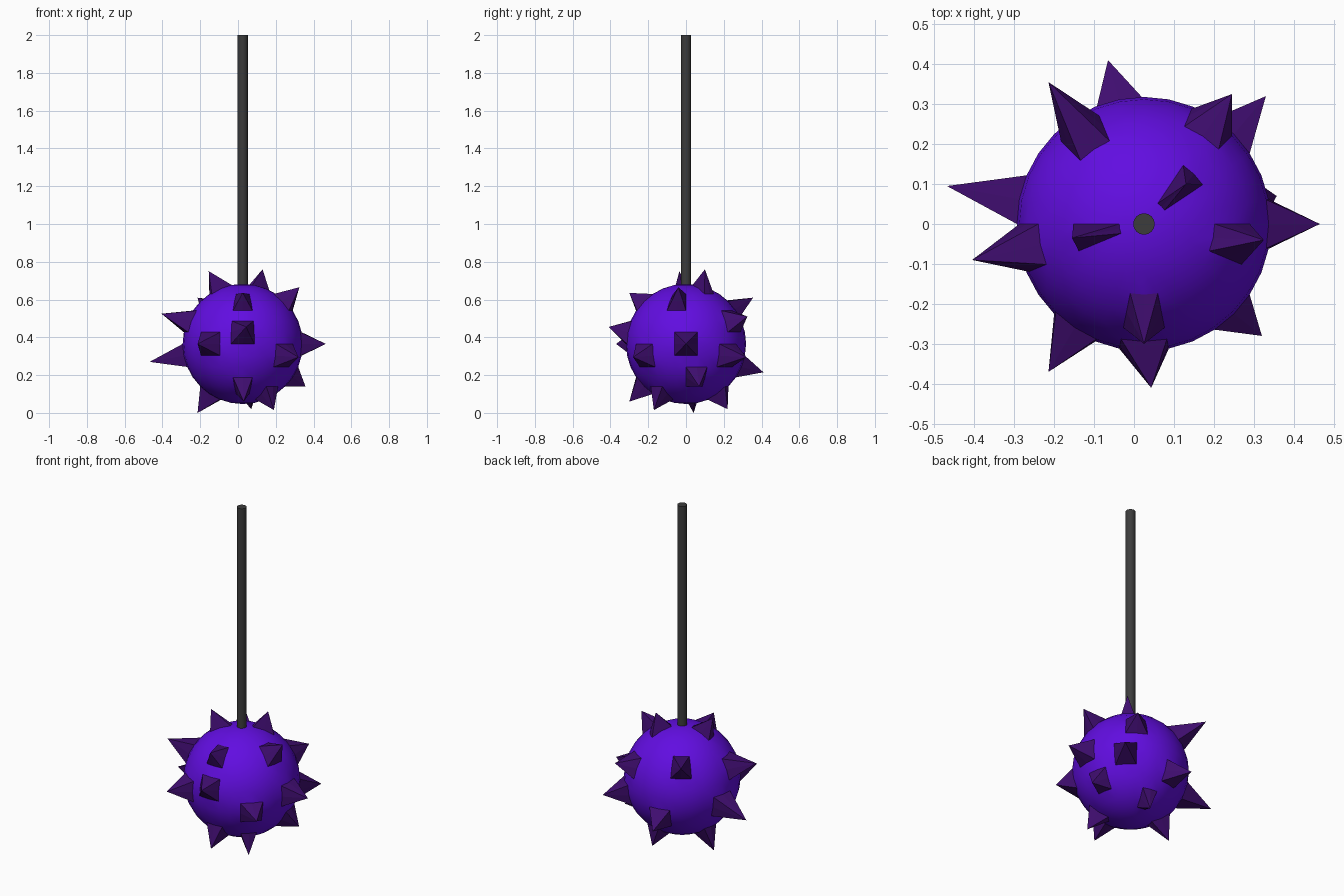
import bpy, bmesh
from mathutils import Vector

if "Cube" in bpy.data.objects:
    bpy.data.objects.remove(bpy.data.objects["Cube"])

CENTRE = Vector((0.025, 0, 0.365))
RADIUS = 0.318


def material(name, rgb):
    mat = bpy.data.materials.new(name)
    mat.diffuse_color = (*rgb, 1)
    mat.use_nodes = True
    mat.node_tree.nodes["Principled BSDF"].inputs["Base Color"].default_value = mat.diffuse_color
    return mat


def make_object(name, bm, mat, location, smooth=False):
    bmesh.ops.recalc_face_normals(bm, faces=bm.faces)
    for f in bm.faces:
        f.smooth = smooth
    mesh = bpy.data.meshes.new(name)
    bm.to_mesh(mesh)
    bm.free()
    mesh.materials.append(mat)
    ob = bpy.data.objects.new(name, mesh)
    ob.location = location
    bpy.context.collection.objects.link(ob)
    return ob


purple = material("purple", (0.12, 0.004, 0.75))
dark_purple = material("dark_purple", (0.05, 0.004, 0.16))
dark_grey = material("dark_grey", (0.045, 0.045, 0.045))

# Spike tips in world space
TIPS = [
    (-0.155, -0.035, 0.75), (0.13, 0.10, 0.76), (0.325, -0.04, 0.665),
    (0.465, 0, 0.365), (0.357, 0.07, 0.14), (0.19, -0.17, 0.015),
    (0.07, 0.22, 0.02), (-0.214, 0.04, 0.0), (-0.468, 0.095, 0.27),
    (-0.405, -0.09, 0.525), (-0.214, 0.355, 0.61), (-0.065, 0.41, 0.215),
    (-0.214, -0.37, 0.365), (0.043, -0.41, 0.455), (0.025, -0.30, 0.635),
    (0.32, -0.28, 0.295), (0.33, 0.32, 0.295), (0.245, 0.325, 0.51),
    (0.03, -0.30, 0.06),
]

# Ball, with a patch of four faces opened under each spike
ball = bmesh.new()
bmesh.ops.create_uvsphere(ball, u_segments=32, v_segments=16, radius=RADIUS)
spikes = bmesh.new()
roots = []
for tip in TIPS:
    tip = Vector(tip) - CENTRE
    root = max(ball.verts, key=lambda v: v.co.dot(tip))
    roots.append(root)
    # Spike sides fan from the patch outline to the tip
    apex = spikes.verts.new(tip)
    ring = {}
    for loop in root.link_loops:
        a = loop.link_loop_next
        b = a.link_loop_next
        c = b.link_loop_next
        for v in (a.vert, b.vert, c.vert):
            if v.index not in ring:
                ring[v.index] = spikes.verts.new(v.co)
        ra, rb, rc = (ring[l.vert.index] for l in (a, b, c))
        spikes.faces.new((apex, ra, rb))
        spikes.faces.new((apex, rb, rc))
bmesh.ops.delete(ball, geom=list(set(roots)), context='VERTS')
make_object("ball", ball, purple, CENTRE, smooth=True)
make_object("spikes", spikes, dark_purple, CENTRE)

# Handle
bpy.ops.mesh.primitive_cylinder_add(vertices=16, radius=0.027, depth=1.34,
                                    location=(0.025, 0, 1.33))
handle = bpy.context.object
handle.name = "handle"
handle.data.materials.append(dark_grey)
bpy.ops.object.shade_smooth_by_angle()
